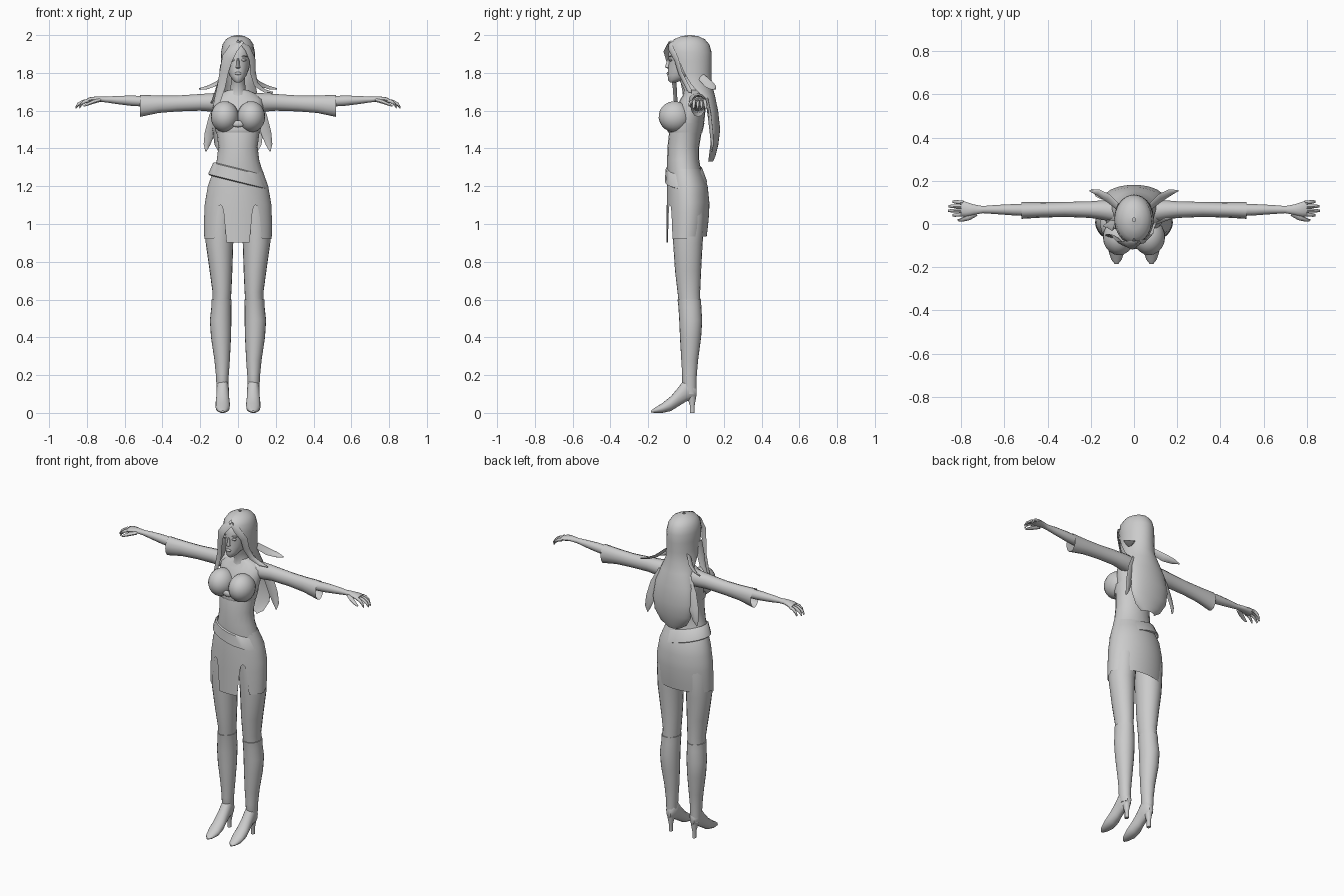
import bpy, bmesh
from math import sin, cos, pi, radians
from mathutils import Vector as V


def make(name, rows, wrap=True, cap=True):
    """Skin rows of points into one mesh and shade it."""
    bm = bmesh.new()
    vs = [[bm.verts.new(p) for p in r] for r in rows]
    n = len(rows[0])
    for a, b in zip(vs, vs[1:]):
        for i in range(n if wrap else n - 1):
            j = (i + 1) % n
            bm.faces.new((a[i], a[j], b[j], b[i]))
    if cap:
        bm.faces.new(vs[0])
        bm.faces.new(vs[-1])
    bmesh.ops.recalc_face_normals(bm, faces=bm.faces)
    me = bpy.data.meshes.new(name)
    bm.to_mesh(me)
    bm.free()
    ob = bpy.data.objects.new(name, me)
    bpy.context.collection.objects.link(ob)
    shade(ob)
    return ob


def shade(ob):
    bpy.ops.object.select_all(action='DESELECT')
    ob.select_set(True)
    bpy.context.view_layer.objects.active = ob
    bpy.ops.object.shade_smooth_by_angle(angle=radians(45))


def ring(c, u, v, n=16):
    c, u, v = V(c), V(u), V(v)
    return [c + u * sin(2 * pi * i / n) - v * cos(2 * pi * i / n) for i in range(n)]


def zring(z, cx, hx, yf, yb, tilt=0, n=20):
    return ring((cx, (yf + yb) / 2, z), (hx, 0, tilt * hx), (0, (yb - yf) / 2, 0), n)


def xring(x, y0, y1, z0, z1, n=12):
    return ring((x, (y0 + y1) / 2, (z0 + z1) / 2), (0, (y1 - y0) / 2, 0), (0, 0, (z1 - z0) / 2), n)


def yring(y, cx, hx, z0, z1):
    return ring((cx, y, (z0 + z1) / 2), (hx, 0, 0), (0, 0, (z1 - z0) / 2))


def ball(name, c, r, rot=(0, 0, 0), seg=16):
    bpy.ops.mesh.primitive_uv_sphere_add(segments=seg, ring_count=seg // 2 + 2, location=c, rotation=rot)
    ob = bpy.context.object
    ob.name = name
    ob.scale = r
    shade(ob)


def strand(name, pts, side):
    """Thin tapered lock of hair; each point is x, y, z, half width."""
    side = V(side).normalized()
    rows = []
    for i, p in enumerate(pts):
        a, b = pts[max(i - 1, 0)], pts[min(i + 1, len(pts) - 1)]
        t = (V(b[:3]) - V(a[:3])).normalized()
        u = (side - t * side.dot(t)).normalized()
        rows.append(ring(p[:3], u * p[3], t.cross(u) * 0.005, 8))
    make(name, rows)


# torso
make("torso", [zring(z, 0, hx, a, b) for z, hx, a, b in [
    (1.12, .14, -.08, .10), (1.22, .145, -.095, .10), (1.28, .13, -.10, .08), (1.34, .112, -.10, .07),
    (1.41, .104, -.098, .07), (1.48, .113, -.09, .082), (1.55, .122, -.075, .098), (1.62, .135, -.05, .105),
    (1.66, .13, -.03, .105), (1.69, .095, -.01, .10), (1.71, .05, -.005, .085)]])
make("neck", [zring(z, 0, r, a, b, n=14) for z, r, a, b in [
    (1.67, .06, -.02, .09), (1.71, .042, -.01, .08), (1.75, .038, -.03, .07), (1.80, .04, -.04, .07)]])

# head and face
make("head", [zring(z, 0, hx, a, b) for z, hx, a, b in [
    (1.75, .014, -.085, -.05), (1.762, .028, -.095, -.02), (1.785, .044, -.097, .03), (1.82, .058, -.095, .07),
    (1.86, .067, -.092, .10), (1.90, .072, -.094, .11), (1.94, .066, -.078, .105), (1.97, .045, -.04, .08)]])
make("nose", [zring(z, 0, r, a, -.08, n=8) for z, r, a in [
    (1.822, .008, -.093), (1.829, .013, -.112), (1.84, .009, -.109), (1.875, .006, -.097)]])
ball("lips", (0, -.095, 1.797), (.019, .008, .008), seg=10)

# bust, band and centre knot
make("top_band", [zring(z, 0, hx, a, b) for z, hx, a, b in [
    (1.485, .117, -.095, .086), (1.50, .12, -.10, .09), (1.535, .125, -.09, .098)]], cap=False)
ball("top_knot", (0, -.105, 1.53), (.035, .012, .018), seg=10)

for s, tag in ((1, "left"), (-1, "right")):
    ball(tag + "_bust", (s * .07, -.06, 1.568), (.074, .085, .082), (-.15, 0, 0), 20)
    ball(tag + "_eye", (s * .03, -.082, 1.868), (.015, .010, .007), seg=10)
    ball(tag + "_brow", (s * .032, -.083, 1.887), (.02, .008, .004), seg=10)
    # arm with palm
    make(tag + "_arm", [xring(s * x, *r) for x, *r in [
        (.08, .01, .10, 1.60, 1.69), (.14, .025, .105, 1.605, 1.688), (.22, .035, .10, 1.61, 1.68),
        (.36, .04, .095, 1.617, 1.672), (.46, .035, .095, 1.62, 1.675), (.56, .04, .092, 1.625, 1.68),
        (.64, .046, .088, 1.635, 1.678), (.70, .05, .083, 1.644, 1.674), (.74, .043, .09, 1.647, 1.676),
        (.78, .035, .103, 1.643, 1.672), (.80, .036, .106, 1.64, 1.665)]])
    # open flared sleeve
    make(tag + "_sleeve", [xring(s * x, *r) for x, *r in [
        (.09, .005, .108, 1.59, 1.694), (.14, .018, .11, 1.595, 1.692), (.20, .028, .105, 1.60, 1.688),
        (.32, .033, .102, 1.596, 1.68), (.42, .03, .101, 1.588, 1.68), (.52, .024, .102, 1.567, 1.684)]],
        cap=False)
    # fingers and thumb
    for i, reach in enumerate((.84, .86, .858, .84)):
        y = .045 + i * .018
        d = reach - .79
        make("%s_finger_%d" % (tag, i + 1), [
            ring((s * (.79 + d * f), y + (i - 1.5) * .003 * f, z), (0, r, 0), (s * .3 * r, 0, r), 8)
            for f, z, r in ((0, 1.653, .009), (.45, 1.648, .009), (.8, 1.634, .008), (1, 1.615, .005))])
    make(tag + "_thumb", [ring(p, (s * r, r, 0), (0, 0, r), 8) for p, r in [
        ((s * .735, .048, 1.655), .010), ((s * .77, .028, 1.645), .010), ((s * .80, .018, 1.632), .007),
        ((s * .815, .016, 1.625), .004)]])
    # thigh, boot, shoe and heel
    make(tag + "_thigh", [zring(z, s * cx, *r) for z, cx, *r in [
        (.56, .088, .048, -.036, .076), (.64, .085, .05, -.045, .075), (.75, .09, .06, -.058, .08),
        (.90, .098, .073, -.068, .088), (1.04, .094, .078, -.075, .10), (1.16, .085, .07, -.075, .09)]])
    make(tag + "_boot", [zring(z, s * cx, *r) for z, cx, *r in [
        (.10, .083, .028, -.005, .054), (.14, .083, .031, -.02, .056), (.20, .083, .034, -.02, .057),
        (.28, .084, .041, -.025, .064), (.40, .09, .053, -.032, .08), (.49, .092, .057, -.036, .086),
        (.56, .088, .053, -.04, .081), (.60, .087, .053, -.045, .08)]])
    make(tag + "_shoe", [yring(y, s * .081, *r) for y, *r in [
        (.056, .014, .09, .14), (.04, .028, .072, .18), (0, .033, .06, .19), (-.04, .034, .035, .135),
        (-.08, .038, .01, .088), (-.125, .037, 0, .052), (-.165, .024, 0, .027), (-.185, .008, .002, .012)]])
    make(tag + "_heel", [zring(z, s * .081, *r, n=10) for z, *r in [
        (0, .011, .02, .046), (.04, .011, .02, .046), (.08, .02, .008, .053), (.11, .026, 0, .056)]])
    # loose locks at the back
    strand(tag + "_wing_lock", [(s * .075, .08, 1.78, .02), (s * .12, .12, 1.74, .024),
                                (s * .165, .145, 1.722, .018), (s * .205, .155, 1.715, .003)], (0, 1, .5))
    strand(tag + "_back_lock", [(s * .09, .11, 1.66, .02), (s * .125, .125, 1.57, .03), (s * .15, .135, 1.48, .028),
                                (s * .165, .14, 1.42, .018), (s * .17, .135, 1.385, .003)], (1, .3, 0))

# skirt with two arched front slits and a longer front panel
LEVELS = [(1.29, .128, -.095, .08), (1.2, .16, -.10, .115), (1.1, .177, -.102, .125),
          (1.0, .18, -.102, .118), (.90, .178, -.102, .105)]


def skirt_point(a, z):
    for p, q in zip(LEVELS, LEVELS[1:]):
        if z >= q[0] - 1e-6:
            break
    f = (p[0] - z) / (p[0] - q[0])
    hx, yf, yb = (p[i] + (q[i] - p[i]) * f for i in (1, 2, 3))
    return (hx * sin(a), (yf + yb) / 2 - (yb - yf) / 2 * cos(a), z)


def hem(a):
    x = abs(.18 * sin(a))
    if cos(a) < 0:
        return .935
    d = abs(x - .095) / .03
    if d < 1:
        return .925 + .175 * (1 - d ** 3)
    return .903 if x < .08 else .92


N = 144
angles = [2 * pi * i / N for i in range(N)]
make("skirt", [[skirt_point(a, 1.29 + (hem(a) - 1.29) * k / 8) for a in angles] for k in range(9)], cap=False)

# slanted belt
make("belt", [zring(z, 0, hx, a, b, -.25) for z, hx, a, b in [
    (1.295, .125, -.10, .08), (1.29, .132, -.108, .088), (1.225, .158, -.112, .112), (1.22, .15, -.10, .105)]],
    cap=False)

# hair shell: arcs around the head that open at the face and fall down the back
hair = [(2.0, .008, .02, .008, 0), (1.994, .036, .02, .045, 0), (1.978, .064, .018, .082, 0),
        (1.95, .082, .018, .106, 8), (1.91, .09, .02, .115, 35), (1.86, .091, .022, .114, 60),
        (1.80, .09, .025, .11, 72), (1.74, .092, .035, .102, 85), (1.68, .105, .075, .078, 95),
        (1.60, .125, .11, .06, 95), (1.50, .135, .125, .056, 95), (1.42, .125, .125, .046, 95),
        (1.36, .09, .118, .038, 95), (1.33, .045, .115, .028, 95)]
rows = []
for z, hx, yc, ry, open_deg in hair:
    arc = [radians(open_deg + (360 - 2 * open_deg) * i / 24) for i in range(25)]
    rows.append([(hx * sin(a), yc - ry * cos(a), z) for a in arc])
make("hair_shell", rows, wrap=False, cap=False)

# fringe and front locks
strand("fringe", [(.025, -.085, 1.965, .01), (-.025, -.10, 1.93, .032), (-.055, -.093, 1.88, .032),
                  (-.073, -.075, 1.81, .026), (-.088, -.06, 1.73, .024), (-.11, -.055, 1.65, .02),
                  (-.135, -.055, 1.57, .003)], (1, -.5, 0))
strand("fringe_side", [(.01, -.085, 1.965, .01), (.05, -.08, 1.93, .02), (.076, -.05, 1.87, .02),
                       (.08, -.03, 1.80, .018), (.095, 0, 1.74, .015), (.14, .02, 1.705, .012),
                       (.185, .03, 1.695, .003)], (1, .8, 0))
strand("right_front_lock", [(-.085, 0, 1.84, .025), (-.092, -.01, 1.77, .025), (-.115, 0, 1.70, .02),
                            (-.14, -.01, 1.64, .003)], (.4, 1, 0))
